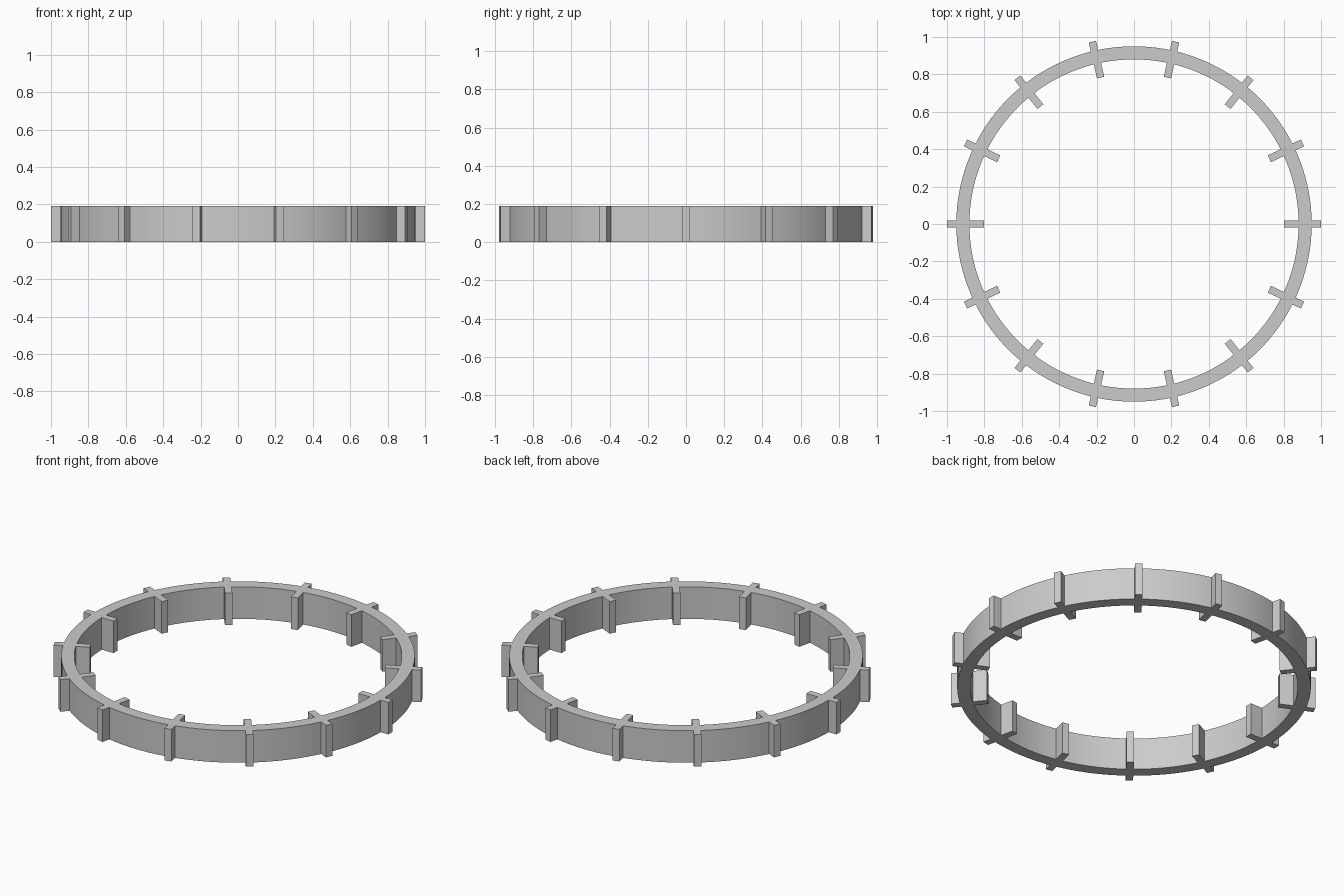
import bpy, bmesh, math

if "Cube" in bpy.data.objects:
    bpy.data.objects.remove(bpy.data.objects["Cube"])

RIBS, STEPS = 14, 10            # ribs round the ring, arc steps between ribs
R_OUT, R_IN = 0.95, 0.88        # ring wall
TIP_OUT, TIP_IN = 1.0, 0.803    # rib ends
HALF, HEIGHT = 0.02, 0.19       # half rib width, overall height

bm = bmesh.new()


def point(x, y, turn):
    c, s = math.cos(turn), math.sin(turn)
    return bm.verts.new((x * c - y * s, x * s + y * c, 0))


# Flat plan: cross-shaped rib pieces joined by arc pieces
a_out, a_in = math.asin(HALF / R_OUT), math.asin(HALF / R_IN)
pitch = 2 * math.pi / RIBS
for k in range(RIBS):
    t = k * pitch
    b_out, b_in = R_OUT * math.cos(a_out), R_IN * math.cos(a_in)
    xs = (TIP_IN, b_in, b_out, TIP_OUT)
    bm.faces.new([point(x, -HALF, t) for x in xs] +
                 [point(x, HALF, t) for x in reversed(xs)])
    rows = []
    for i in range(STEPS + 1):
        f = i / STEPS
        rows.append((point(R_IN, 0, t + a_in + f * (pitch - 2 * a_in)),
                     point(R_OUT, 0, t + a_out + f * (pitch - 2 * a_out))))
    for (i0, o0), (i1, o1) in zip(rows, rows[1:]):
        bm.faces.new((i0, o0, o1, i1))
bmesh.ops.remove_doubles(bm, verts=bm.verts, dist=1e-4)

# Raise the plan to full height
new = bmesh.ops.extrude_face_region(bm, geom=bm.faces[:], use_keep_orig=True)["geom"]
bmesh.ops.translate(bm, vec=(0, 0, HEIGHT),
                    verts=[g for g in new if isinstance(g, bmesh.types.BMVert)])
bmesh.ops.recalc_face_normals(bm, faces=bm.faces)

mesh = bpy.data.meshes.new("ribbed_ring")
bm.to_mesh(mesh)
bm.free()
ring = bpy.data.objects.new("ribbed_ring", mesh)
bpy.context.collection.objects.link(ring)

grey = bpy.data.materials.new("light_grey")
grey.diffuse_color = (0.6, 0.6, 0.6, 1)
grey.use_nodes = True
grey.node_tree.nodes["Principled BSDF"].inputs["Base Color"].default_value = grey.diffuse_color
mesh.materials.append(grey)

bpy.context.view_layer.objects.active = ring
ring.select_set(True)
bpy.ops.object.shade_smooth_by_angle(angle=math.radians(30))
